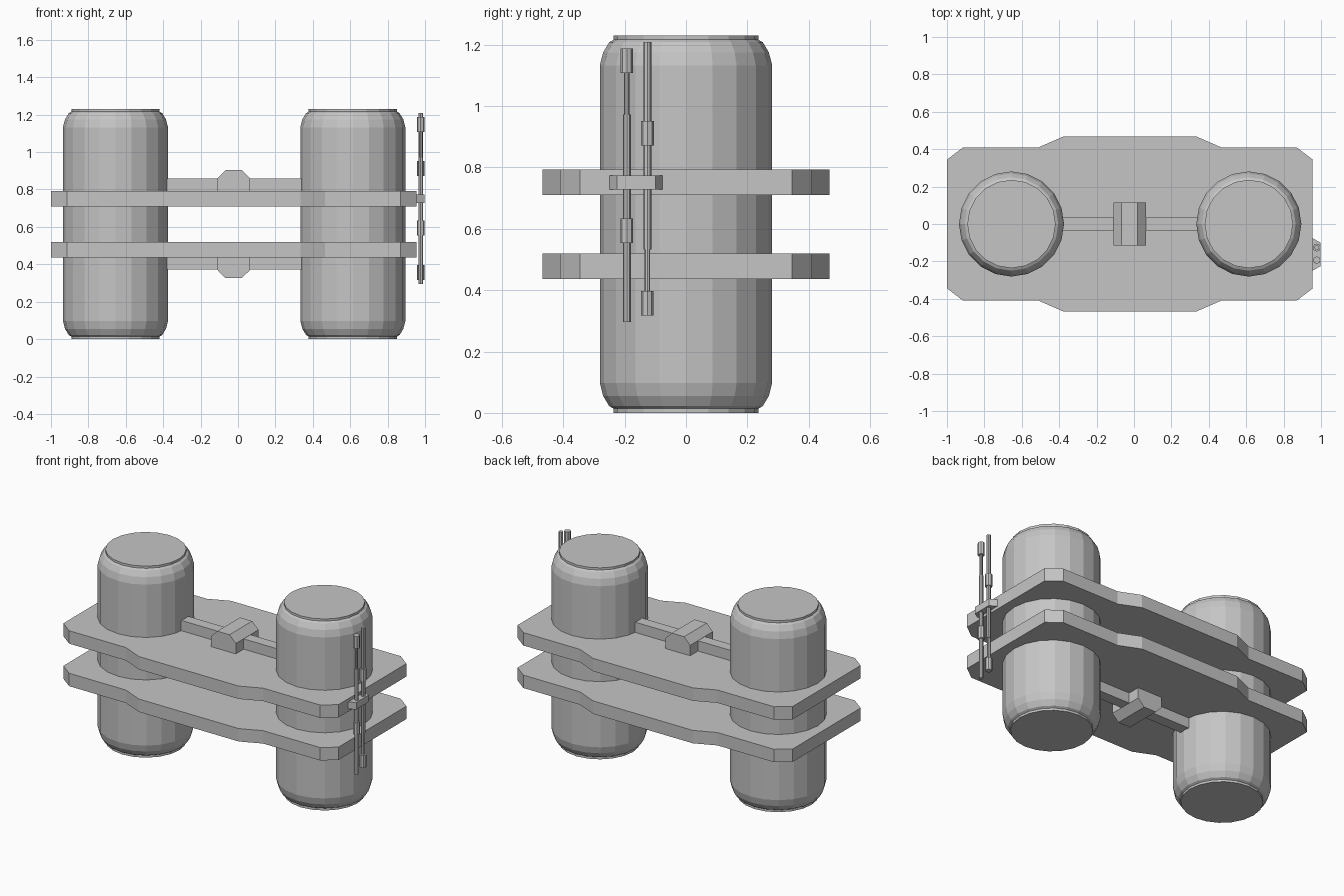
import bpy, bmesh, math

if "Cube" in bpy.data.objects:
    bpy.data.objects.remove(bpy.data.objects["Cube"])

grey = bpy.data.materials.new("plain_grey")
grey.diffuse_color = (0.56, 0.56, 0.56, 1)
grey.use_nodes = True
grey.node_tree.nodes["Principled BSDF"].inputs["Base Color"].default_value = grey.diffuse_color

MID_Z = 0.615      # mirror height of the tanks and plates
MID_X = -0.022     # centre of the main body


def finish(name, bm):
    bmesh.ops.recalc_face_normals(bm, faces=bm.faces)
    mesh = bpy.data.meshes.new(name)
    bm.to_mesh(mesh)
    bm.free()
    mesh.materials.append(grey)
    obj = bpy.data.objects.new(name, mesh)
    bpy.context.collection.objects.link(obj)
    return obj


def lathe(name, profile, x, y, sides):
    """Closed solid of revolution from (radius, z) points."""
    bm = bmesh.new()
    rings = []
    for r, z in profile:
        rings.append([bm.verts.new((x + r * math.cos(2 * math.pi * i / sides),
                                    y + r * math.sin(2 * math.pi * i / sides), z))
                      for i in range(sides)])
    for a, b in zip(rings, rings[1:]):
        for i in range(sides):
            j = (i + 1) % sides
            bm.faces.new((a[i], a[j], b[j], b[i]))
    bm.faces.new(rings[0])
    bm.faces.new(rings[-1])
    return finish(name, bm)


def prism(name, outline, axis, low, high):
    """Extrude a 2D outline: (x, y) along z, or (x, z) along y."""
    bm = bmesh.new()

    def place(p, h):
        return (p[0], p[1], h) if axis == "z" else (p[0], h, p[1])
    a = [bm.verts.new(place(p, low)) for p in outline]
    b = [bm.verts.new(place(p, high)) for p in outline]
    n = len(outline)
    for i in range(n):
        j = (i + 1) % n
        bm.faces.new((a[i], a[j], b[j], b[i]))
    bm.faces.new(a)
    bm.faces.new(b)
    return finish(name, bm)


# Two upright tanks with rounded shoulders and a shallow rim
half = [(0.236, 0.0), (0.236, 0.014), (0.25, 0.022), (0.27, 0.055), (0.281, 0.098)]
tank = half + [(r, 2 * MID_Z - z) for r, z in reversed(half)]
for side, x in (("left", -0.655), ("right", 0.614)):
    lathe(side + "_tank", tank, x, 0.0, 20)

# Two deck plates with clipped corners and a wider middle
quarter = [(0.977, 0.345), (0.891, 0.41), (0.488, 0.41), (0.355, 0.468)]
right = quarter + []
edge = right + [(-x, y) for x, y in reversed(right)]
outline = edge + [(x, -y) for x, y in reversed(edge)]
outline = [(x + MID_X, y) for x, y in outline]
prism("lower_plate", outline, "z", 0.437, 0.52)
prism("upper_plate", outline, "z", 0.71, 0.793)

# Spine rail and chamfered block, on the top and mirrored underneath
rail = [(-0.5, 0.75), (0.46, 0.75), (0.46, 0.859), (-0.5, 0.859)]
block = [(-0.11, 0.75), (0.065, 0.75), (0.065, 0.86), (0.02, 0.904),
         (-0.067, 0.904), (-0.11, 0.86)]
for side, flip in (("upper", False), ("lower", True)):
    for part, shape, w in (("rail", rail, 0.035), ("block", block, 0.115)):
        pts = [(x, 2 * MID_Z - z if flip else z) for x, z in shape]
        prism(side + "_" + part, pts, "y", -w, w)

# Bracket on the edge of the upper plate
prism("antenna_bracket", [(0.93, -0.25), (0.953, -0.25), (0.998, -0.225),
                          (0.998, -0.1), (0.953, -0.075), (0.93, -0.075)],
      "z", 0.728, 0.773)

# Two stepped antennas, one the upside-down copy of the other
ROD_Z = 0.7525
rod = [(0.013, 0.296), (0.013, 0.554), (0.021, 0.554), (0.021, 0.633), (0.013, 0.633),
       (0.013, 0.972), (0.009, 0.972), (0.009, 1.108), (0.02, 1.108), (0.02, 1.188)]
lathe("front_antenna", rod, 0.977, -0.193, 8)
lathe("rear_antenna", [(r, 2 * ROD_Z - z) for r, z in rod], 0.977, -0.126, 8)
